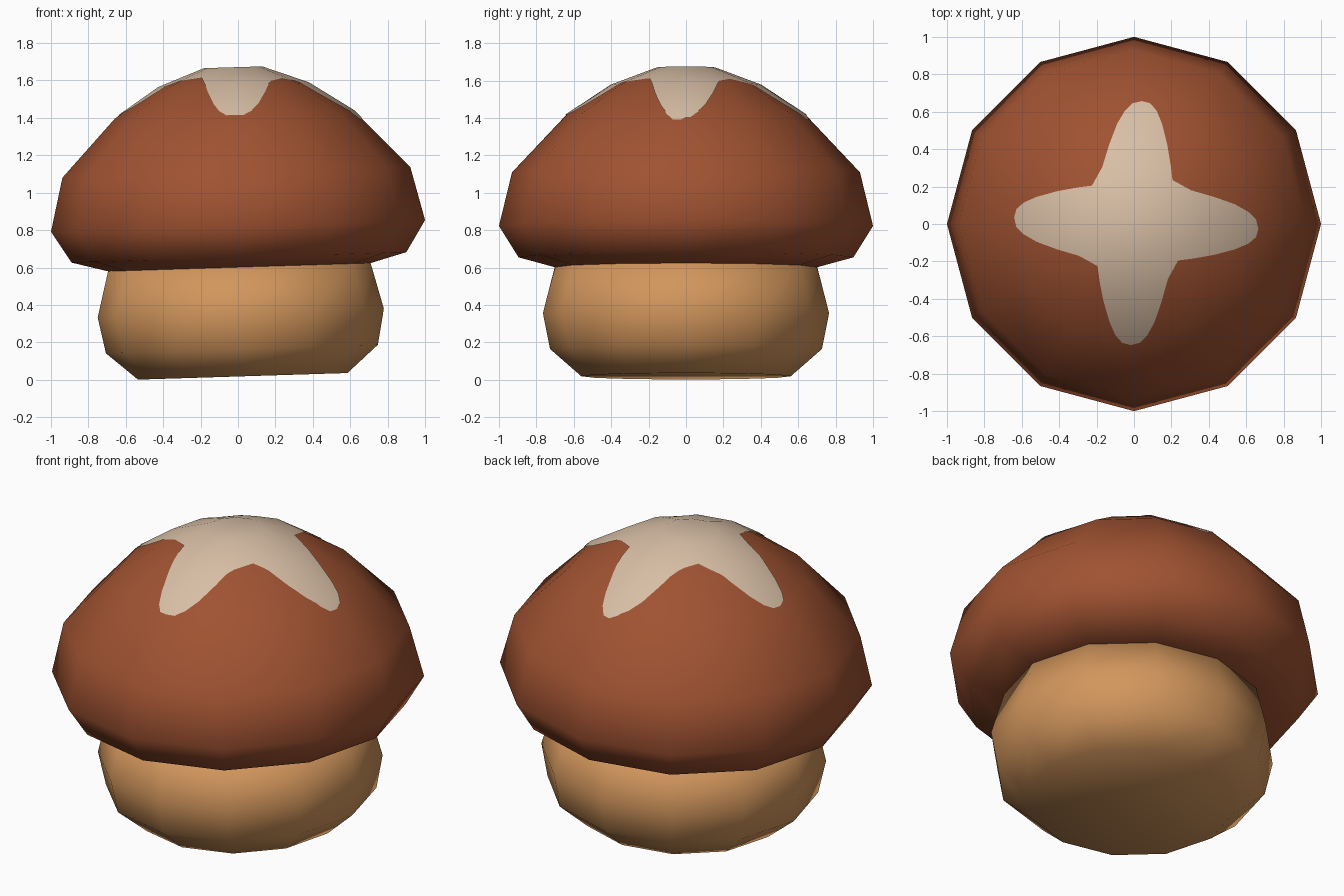
import bpy, bmesh, math
from mathutils import Vector

if "Cube" in bpy.data.objects:
    bpy.data.objects.remove(bpy.data.objects["Cube"])

SIDES = 12
TILT = math.radians(-1.8)      # whole mushroom leans slightly


def material(name, rgb):
    m = bpy.data.materials.new(name)
    m.diffuse_color = (*rgb, 1)
    m.use_nodes = True
    m.node_tree.nodes["Principled BSDF"].inputs["Base Color"].default_value = m.diffuse_color
    return m


def add_object(name, bm, mat):
    mesh = bpy.data.meshes.new(name)
    for f in bm.faces:
        f.smooth = True
    bm.to_mesh(mesh)
    bm.free()
    mesh.materials.append(mat)
    ob = bpy.data.objects.new(name, mesh)
    ob.rotation_euler.y = TILT
    ob.location.x = 0.026
    bpy.context.collection.objects.link(ob)
    return ob


def lathe(profile):
    """Closed solid of revolution from (radius, height) points, bottom to top."""
    bm = bmesh.new()
    rings = []
    for r, z in profile:
        rings.append([bm.verts.new((r * math.cos(math.tau * i / SIDES),
                                    r * math.sin(math.tau * i / SIDES), z))
                      for i in range(SIDES)])
    for a, b in zip(rings, rings[1:]):
        for i in range(SIDES):
            j = (i + 1) % SIDES
            bm.faces.new((a[i], a[j], b[j], b[i]))
    bm.faces.new(rings[0][::-1])
    bm.faces.new(rings[-1])
    return bm


brown = material("cap brown", (0.35, 0.085, 0.031))
tan = material("stem tan", (0.645, 0.305, 0.107))
cream = material("star cream", (0.69, 0.52, 0.38))

CAP = [(0.70, 0.602), (0.895, 0.655), (1.0, 0.823), (0.93, 1.11),
       (0.64, 1.417), (0.40, 1.575), (0.155, 1.667)]
STEM = [(0.56, 0.019), (0.727, 0.165), (0.765, 0.357), (0.70, 0.61)]

# Cap and stem
cap = add_object("cap", lathe(CAP), brown)
add_object("stem", lathe(STEM), tan)

# Outline of the four-armed star, one arm turned four times
ARM = [(0.20, 0.23), (0.19, 0.31), (0.17, 0.42), (0.14, 0.53), (0.11, 0.60),
       (0.075, 0.64), (0.03, 0.652), (-0.02, 0.64), (-0.06, 0.60),
       (-0.10, 0.53), (-0.14, 0.42), (-0.175, 0.30)]
center = Vector((0.03, 0.005, 0))
outline = []
for k in range(4):
    c, s = math.cos(k * math.pi / 2), math.sin(k * math.pi / 2)
    outline += [center + Vector((c * x - s * y, s * x + c * y, 0)) for x, y in ARM]

# Star plate: the cap top trimmed to the outline, one wedge at a time
star = bmesh.new()
for i, a in enumerate(outline):
    b = outline[(i + 1) % len(outline)]
    bm = lathe(CAP)
    bmesh.ops.delete(bm, geom=[f for f in bm.faces
                               if f.calc_center_median().z < 1.2], context='FACES')
    for v in bm.verts:          # lift just clear of the cap
        v.co = Vector((0, 0, 0.8)) + (v.co - Vector((0, 0, 0.8))) * 1.005
    for p, q in ((center, a), (a, b), (b, center)):
        d = q - p
        bmesh.ops.bisect_plane(bm, geom=bm.verts[:] + bm.edges[:] + bm.faces[:],
                               plane_co=p, plane_no=(d.y, -d.x, 0), clear_outer=True)
    piece = bpy.data.meshes.new("wedge")
    bm.to_mesh(piece)
    bm.free()
    star.from_mesh(piece)
    bpy.data.meshes.remove(piece)
bmesh.ops.remove_doubles(star, verts=star.verts[:], dist=0.0005)
plate = add_object("cap_star", star, cream)

# The star follows the smooth shading of the cap
dt = plate.modifiers.new("cap shading", 'DATA_TRANSFER')
dt.object = cap
dt.use_loop_data = True
dt.data_types_loops = {'CUSTOM_NORMAL'}
dt.loop_mapping = 'POLYINTERP_NEAREST'
